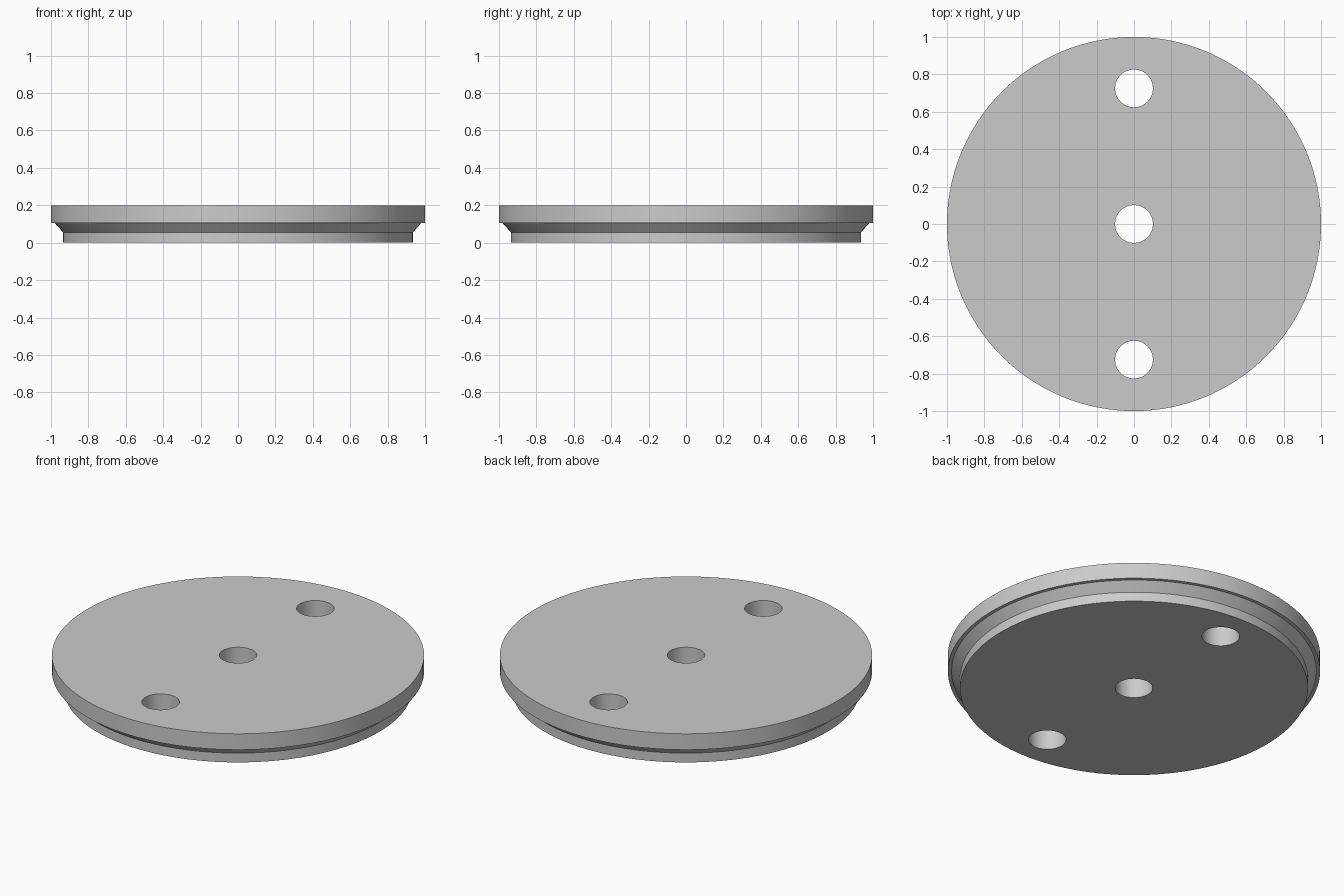
import bpy
import bmesh
import math

default_cube = bpy.data.objects.get("Cube")
if default_cube:
    bpy.data.objects.remove(default_cube, do_unlink=True)

HEIGHT = 0.2
HOLE_RADIUS = 0.101
HOLE_OFFSET = 0.725

grey = bpy.data.materials.new("plain grey")
grey.use_nodes = True
colour = (0.6, 0.6, 0.6, 1)
grey.diffuse_color = colour
grey.node_tree.nodes["Principled BSDF"].inputs["Base Color"].default_value = colour


def lathe(name, profile, segments):
    """Closed solid turned about z from (radius, height) pairs, bottom to top."""
    bm = bmesh.new()
    angles = [2 * math.pi * i / segments for i in range(segments)]
    rings = [[bm.verts.new((r * math.cos(a), r * math.sin(a), z)) for a in angles]
             for r, z in profile]
    for low, high in zip(rings, rings[1:]):
        for i in range(segments):
            j = (i + 1) % segments
            bm.faces.new((low[i], low[j], high[j], high[i]))
    bm.faces.new(rings[0][::-1])
    bm.faces.new(rings[-1])
    mesh = bpy.data.meshes.new(name)
    bm.to_mesh(mesh)
    bm.free()
    obj = bpy.data.objects.new(name, mesh)
    bpy.context.collection.objects.link(obj)
    mesh.materials.append(grey)
    return obj


# Stepped disc: lower wall, flared shoulder, narrow ledge, wide rim
disc = lathe("disc", [(0.935, 0), (0.935, 0.055), (0.98, 0.105),
                      (1, 0.105), (1, HEIGHT)], 128)

bpy.ops.object.select_all(action="DESELECT")
bpy.context.view_layer.objects.active = disc
disc.select_set(True)

# Three through holes in a row
for y in (-HOLE_OFFSET, 0, HOLE_OFFSET):
    cutter = lathe("hole_cutter", [(HOLE_RADIUS, -0.1), (HOLE_RADIUS, HEIGHT + 0.1)], 48)
    cutter.location.y = y
    cutter.hide_render = True
    bpy.context.view_layer.update()
    cut = disc.modifiers.new("hole", "BOOLEAN")
    cut.operation = "DIFFERENCE"
    cut.solver = "EXACT"
    cut.object = cutter
    bpy.ops.object.modifier_apply(modifier=cut.name)
    bpy.data.objects.remove(cutter, do_unlink=True)

bpy.ops.object.shade_smooth_by_angle(angle=math.radians(30))
